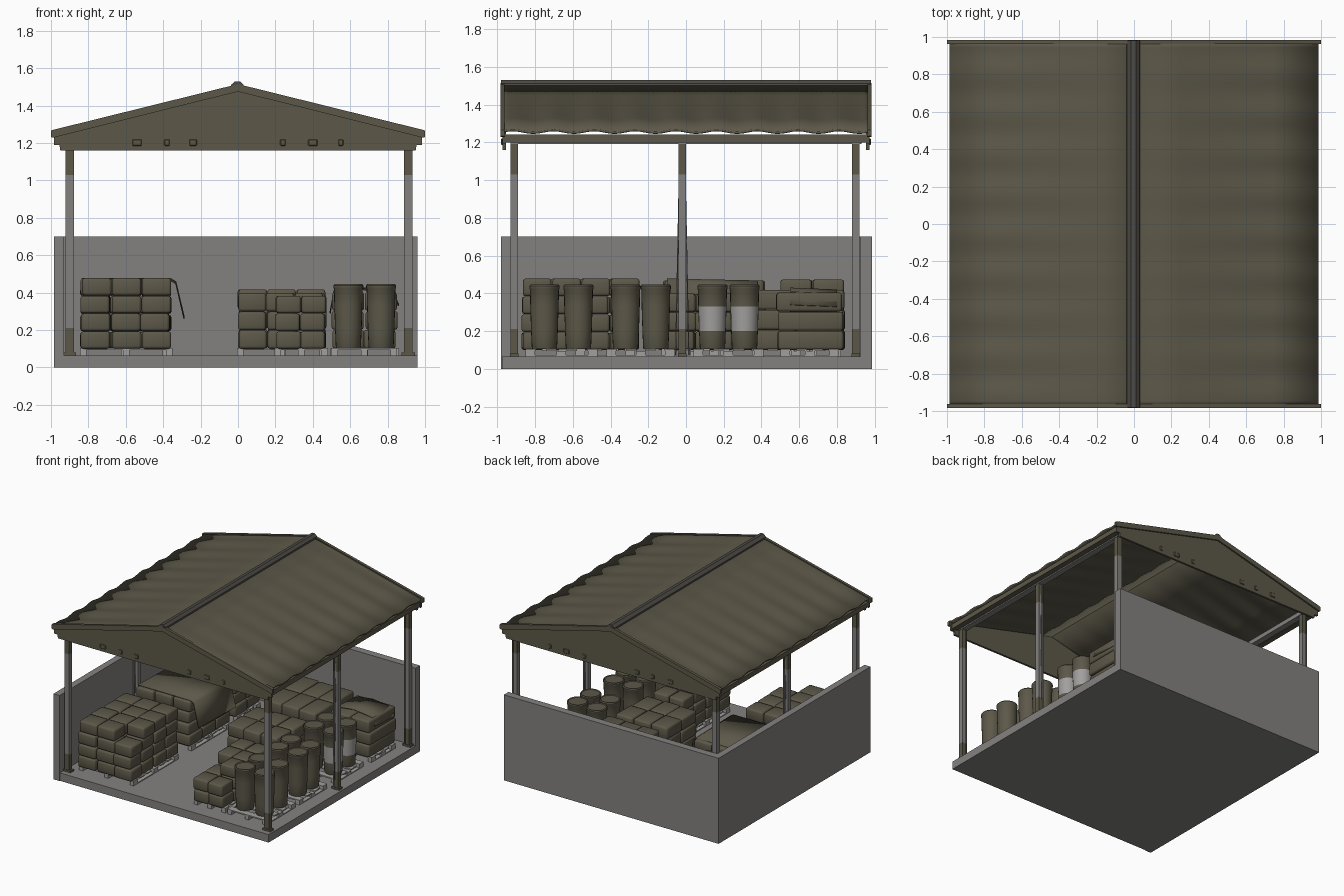
import bpy, bmesh, math, random
from mathutils import Matrix, Vector

if "Cube" in bpy.data.objects:
    bpy.data.objects.remove(bpy.data.objects["Cube"])

random.seed(4)


def mat(name, rgb):
    m = bpy.data.materials.new(name)
    m.diffuse_color = (*rgb, 1)
    m.use_nodes = True
    m.node_tree.nodes["Principled BSDF"].inputs["Base Color"].default_value = m.diffuse_color
    return m


OLIVE = mat("olive", (.108, .097, .066))
GREY = mat("concrete grey", (.23, .222, .215))
PALE = mat("pale grey", (.36, .35, .34))
DARK = mat("dark cap", (.075, .07, .06))


def finish(name, bm, mats, angle=35):
    bmesh.ops.recalc_face_normals(bm, faces=bm.faces)
    me = bpy.data.meshes.new(name)
    bm.to_mesh(me)
    bm.free()
    for m in mats:
        me.materials.append(m)
    me.shade_smooth()
    me.set_sharp_from_angle(angle=math.radians(angle))
    ob = bpy.data.objects.new(name, me)
    bpy.context.collection.objects.link(ob)
    return ob


def add_box(bm, lo, hi, bevel=0, seg=1):
    lo, hi = Vector(lo), Vector(hi)
    m = Matrix.Translation((lo + hi) / 2) @ Matrix.Diagonal((*(hi - lo), 1))
    vs = bmesh.ops.create_cube(bm, size=1, matrix=m)['verts']
    if bevel:
        edges = {e for v in vs for e in v.link_edges}
        bmesh.ops.bevel(bm, geom=list(edges), offset=bevel, segments=seg,
                        profile=.5, affect='EDGES')


def boxes(name, items, m, bevel=0):
    bm = bmesh.new()
    for lo, hi in items:
        add_box(bm, lo, hi, bevel)
    return finish(name, bm, [m])


def add_prism(bm, pts, y0, y1):
    # closed x-z outline extruded along y
    a = [bm.verts.new((x, y0, z)) for x, z in pts]
    f = bm.faces.new(a)
    r = bmesh.ops.extrude_face_region(bm, geom=[f])
    for v in r['geom']:
        if isinstance(v, bmesh.types.BMVert):
            v.co.y = y1


def prism(name, pts, y0, y1, m):
    bm = bmesh.new()
    add_prism(bm, pts, y0, y1)
    return finish(name, bm, [m])


def add_rod(bm, a, b, r, n=8):
    a, b = Vector(a), Vector(b)
    rot = (b - a).to_track_quat('Z', 'Y').to_matrix().to_4x4()
    bmesh.ops.create_cone(bm, segments=n, radius1=r, radius2=r, depth=(b - a).length,
                          cap_ends=True, matrix=Matrix.Translation((a + b) / 2) @ rot)


# Floor and walls
boxes("floor_slab", [((-.93, -.975, 0), (.96, .925, .065))], GREY)
boxes("left_wall", [((-.985, -.98, 0), (-.93, .985, .7))], GREY)
boxes("back_wall", [((-.93, .925, 0), (.96, .985, .7))], GREY)

# Posts: I-section, olive at both ends, with foot plates and thin tie rods
for side, x in (("left", -.9), ("right", .91)):
    for place, y in (("front", -.91), ("middle", -.02), ("rear", .9)):
        bm = bmesh.new()
        for z0, z1 in ((.065, .21), (.21, 1.03), (1.03, 1.22)):
            for lo, hi in (((-.022, -.02), (-.012, .02)), ((.012, -.02), (.022, .02)),
                           ((-.012, -.016), (.012, .016))):
                add_box(bm, (x + lo[0], y + lo[1], z0), (x + hi[0], y + hi[1], z1))
        add_box(bm, (x - .035, y - .022, .063), (x + .035, y + .022, .08))
        if place == "middle":
            for s in (-1, 1):
                add_rod(bm, (x, y + s * .035, .07), (x, y + s * .014, 1.1), .003, 6)
        for f in bm.faces:
            f.material_index = int(not .22 < f.calc_center_median().z < 1.02)
        finish(f"{side}_{place}_post", bm, [GREY, OLIVE])
    # Eave beams and gutters
    s = -1 if x < 0 else 1
    boxes(side + "_eave_beam", [((x - .025, -.93, 1.19), (x + .025, .93, 1.225))], GREY)
    boxes(side + "_gutter", [((s * .96 - .025, -.965, 1.2), (s * .96 + .02, .965, 1.24))], OLIVE)

# Roof sheets with waves growing toward the eaves
for side, s in (("left", -1), ("right", 1)):
    bm = bmesh.new()
    rows = []
    for j in range(73):
        y = -.972 + 1.944 * j / 72
        row = []
        for i in range(5):
            t = i / 4
            z = 1.502 - .245 * t + .007 * t * math.sin(j * math.pi / 4)
            row.append(bm.verts.new((s * .985 * t, y, z)))
        rows.append(row)
    for a, b in zip(rows, rows[1:]):
        for i in range(4):
            bm.faces.new((a[i], a[i + 1], b[i + 1], b[i]))
    ob = finish(side + "_roof_sheet", bm, [OLIVE])
    mod = ob.modifiers.new("thickness", 'SOLIDIFY')
    mod.thickness, mod.offset = .012, 0

# Ridge cap
prism("ridge_cap", [(-.04, 1.497), (-.038, 1.51), (-.015, 1.53), (.01, 1.53), (.03, 1.512),
                    (.033, 1.497)], -.98, .98, DARK)

# Gable panels, sloping trims and small vents
for end, s in (("front", -1), ("rear", 1)):
    y0, y1 = sorted((s * .955, s * .972))
    prism(end + "_gable", [(-.95, 1.16), (.95, 1.16), (.955, 1.19), (.985, 1.19), (.985, 1.25),
                           (0, 1.49), (-.985, 1.25), (-.985, 1.19), (-.955, 1.19)], y0, y1, OLIVE)
    bm = bmesh.new()
    y0, y1 = sorted((s * .962, s * .984))
    for q in (-1, 1):
        add_prism(bm, [(0, 1.475), (0, 1.515), (q * .99, 1.27), (q, 1.265), (q, 1.232),
                       (q * .99, 1.228)], y0, y1)
    finish(end + "_gable_trim", bm, [OLIVE])
    y0, y1 = sorted((s * .97, s * .979))
    boxes(end + "_gable_vents", [((x - w, y0, 1.185), (x + w, y1, 1.22)) for x, w in
          ((-.54, .025), (-.38, .015), (-.24, .02), (.24, .015), (.4, .025), (.55, .013))],
          OLIVE, .004)


# Pallets: bearers with slats across
def pallet(name, x0, x1, y0, y1):
    items = []
    for t in (0, .5, 1):
        x = x0 + t * (x1 - x0 - .035)
        items.append(((x, y0, .064), (x + .035, y1, .072)))
        for u in (0, .5, 1):
            y = y0 + u * (y1 - y0 - .05)
            items.append(((x, y, .072), (x + .035, y + .05, .094)))
    n = max(4, round((y1 - y0) / .085))
    for i in range(n):
        y = y0 + i * (y1 - y0 - .055) / (n - 1)
        items.append(((x0, y, .094), (x1, y + .055, .104)))
    boxes(name, items, PALE)


# Stacks of soft bales; skip(i, j, k) leaves out single bales
def stack(name, xs, ys, n, top, skip=lambda i, j, k: False):
    pallet(name + "_pallet", xs[0] - .005, xs[1] + .01, ys[0] + .02, ys[1] - .02)
    bm = bmesh.new()
    d = [(xs[1] - xs[0]) / n[0], (ys[1] - ys[0]) / n[1], (top - .1) / n[2]]
    for i in range(n[0]):
        for j in range(n[1]):
            for k in range(n[2]):
                if skip(i, j, k):
                    continue
                g = [random.uniform(-.006, .006) for _ in range(2)]
                x, y, z = xs[0] + i * d[0] + g[0], ys[0] + j * d[1] + g[1], .1 + k * d[2]
                add_box(bm, (x + .002, y + .002, z),
                        (x + d[0] - .002, y + d[1] - .002, z + d[2] - .002), .014, 2)
    finish(name + "_bales", bm, [OLIVE], 50)


stack("left_front", (-.84, -.36), (-.87, -.25), (3, 4, 4), .48,
      lambda i, j, k: i == 2 and j == 0 and k == 3)
stack("left_middle", (-.84, -.36), (-.12, .42), (3, 3, 4), .47)
stack("left_rear", (-.84, -.38), (.5, .84), (3, 2, 4), .475,
      lambda i, j, k: i == 2 and k == 3)
stack("centre_front", (.2, .47), (-.87, -.25), (2, 4, 3), .385,
      lambda i, j, k: k == 2 and j == 0 or k == 2 and i == 0 and j == 1)
stack("centre_middle", (0, .46), (-.15, .25), (3, 2, 3), .4)
stack("centre_rear", (0, .47), (.33, .84), (3, 2, 3), .42)
stack("right_rear", (.5, .85), (.48, .83), (2, 1, 3), .405)

# Draped covers over two stacks
for name, pts, y0, y1 in (
        ("left_cover", [(-.845, .4), (-.835, .478), (-.36, .478), (-.33, .46), (-.285, .27)], -.1, .38),
        ("right_cover", [(.49, .3), (.51, .41), (.66, .43), (.83, .41), (.86, .34)], .55, .8)):
    bm = bmesh.new()
    a = [bm.verts.new((x, y0, z)) for x, z in pts]
    b = [bm.verts.new((x, y1, z - .01)) for x, z in pts]
    for i in range(len(pts) - 1):
        bm.faces.new((a[i], a[i + 1], b[i + 1], b[i]))
    ob = finish(name, bm, [OLIVE])
    ob.modifiers.new("thickness", 'SOLIDIFY').thickness = .006

# Tapered drums, some with a pale band
PROFILE = [(0, .104), (.064, .104), (.067, .11), (.071, .2), (.075, .33), (.077, .42),
           (.08, .425), (.08, .438), (.074, .446), (.068, .44), (0, .44)]


def drum(name, x, y, banded):
    bm = bmesh.new()
    vs = [bm.verts.new((r, 0, z)) for r, z in PROFILE]
    es = [bm.edges.new(p) for p in zip(vs, vs[1:])]
    bmesh.ops.spin(bm, geom=vs + es, cent=(0, 0, 0), axis=(0, 0, 1), angle=math.tau, steps=24)
    bmesh.ops.remove_doubles(bm, verts=bm.verts, dist=1e-5)
    for f in bm.faces:
        c = f.calc_center_median()
        f.material_index = int(banded and .2 < c.z < .33)
    bmesh.ops.translate(bm, verts=bm.verts, vec=(x, y, 0))
    finish(name, bm, [OLIVE, PALE])


for g, (ya, yb) in enumerate(((-.75, -.57), (-.32, -.16), (.14, .31))):
    pallet(f"drum_pallet_{g + 1}", .5, .85, ya - .1, yb + .1)
    for x in (.59, .765):
        for y in (ya, yb):
            drum("drum", x, y, g == 2 and x > .7)
